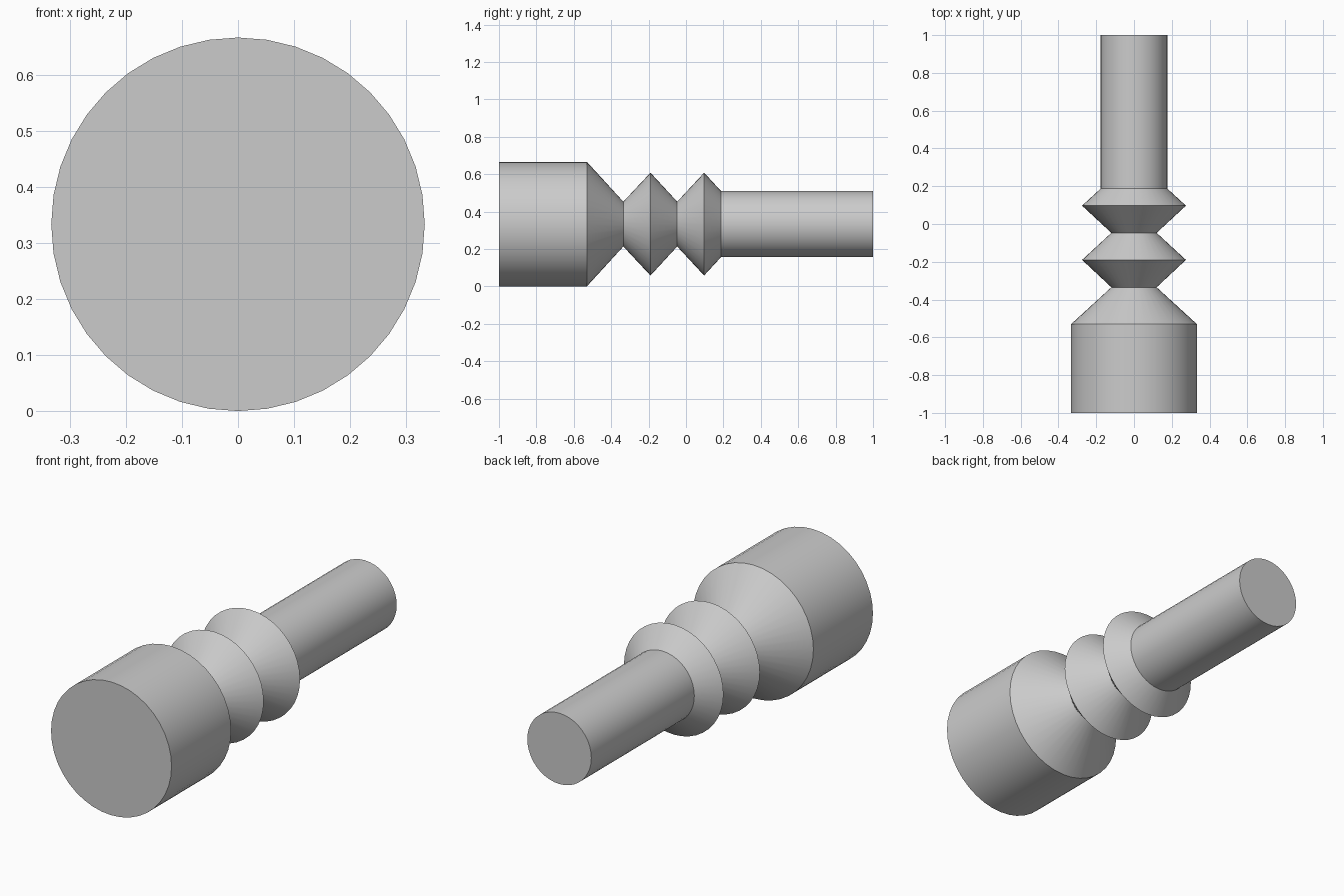
import bpy
import bmesh
from math import tau, sin, cos, radians

if "Cube" in bpy.data.objects:
    bpy.data.objects.remove(bpy.data.objects["Cube"])

SIDES = 40
AXIS_Z = 0.333

grey = bpy.data.materials.new("light grey")
grey.use_nodes = True
colour = (0.6, 0.6, 0.6, 1)
grey.diffuse_color = colour
grey.node_tree.nodes["Principled BSDF"].inputs["Base Color"].default_value = colour

# Turned profile as (position along y, radius): head, two ridges, shank
profile = [(-1, 0.333), (-0.53, 0.333), (-0.335, 0.12), (-0.19, 0.275),
           (-0.047, 0.12), (0.097, 0.275), (0.187, 0.177), (1, 0.177)]

bm = bmesh.new()
rings = [[bm.verts.new((r * sin(tau * i / SIDES), y, AXIS_Z + r * cos(tau * i / SIDES)))
          for i in range(SIDES)] for y, r in profile]
for a, b in zip(rings, rings[1:]):
    for i in range(SIDES):
        j = (i + 1) % SIDES
        bm.faces.new((a[i], a[j], b[j], b[i]))

# Flat end caps
bm.faces.new(rings[0])
bm.faces.new(rings[-1])
bmesh.ops.recalc_face_normals(bm, faces=bm.faces)

mesh = bpy.data.meshes.new("ridged_pin")
bm.to_mesh(mesh)
bm.free()
mesh.materials.append(grey)
pin = bpy.data.objects.new("ridged_pin", mesh)
bpy.context.collection.objects.link(pin)

# Smooth around the axis, crisp at each ridge
bpy.context.view_layer.objects.active = pin
pin.select_set(True)
bpy.ops.object.shade_smooth_by_angle(angle=radians(30))
